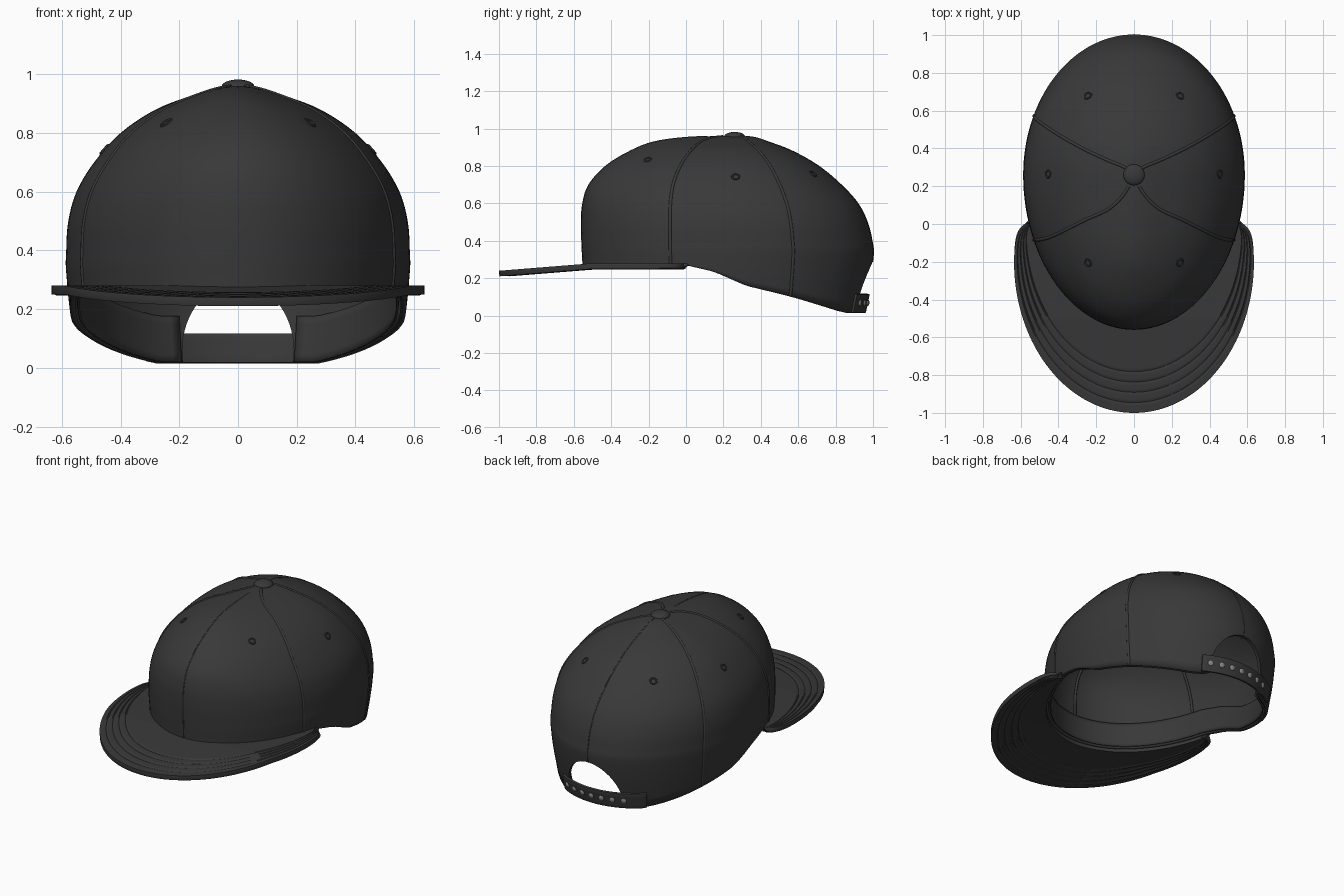
import bpy, bmesh, math
from math import sin, cos, radians, pi
from mathutils import Vector
from mathutils.bvhtree import BVHTree

if "Cube" in bpy.data.objects:
    bpy.data.objects.remove(bpy.data.objects["Cube"])


def material(name, rgb):
    m = bpy.data.materials.new(name)
    m.use_nodes = True
    m.diffuse_color = (*rgb, 1)
    m.node_tree.nodes["Principled BSDF"].inputs["Base Color"].default_value = (*rgb, 1)
    return m


FABRIC = material("charcoal fabric", (0.04, 0.04, 0.04))
STUD = material("grey stud", (0.25, 0.25, 0.25))
CY = 0.26  # y of the crown apex

# Crown levels: height, then front, side and back radius
LEVELS = [(.955, -.24, -.06, -.10), (.96, 0, 0, 0), (.955, .24, .06, .10),
          (.93, .43, .15, .18), (.88, .56, .28, .31), (.80, .69, .40, .45),
          (.70, .78, .49, .57), (.60, .813, .55, .66), (.50, .82, .578, .71),
          (.40, .818, .585, .735), (.30, .813, .583, .74), (0, .795, .545, .685),
          (-.3, .78, .5, .63)]
RIM = [(-2, .27), (0, .27), (.15, .235), (.32, .16), (.55, .105), (.88, .015), (2, .01)]


def level(k):
    """Smooth blend of the crown levels."""
    i = min(int(k), len(LEVELS) - 4)
    t = k - i
    return [0.5 * (2 * b + (c - a) * t + (2 * a - 5 * b + 4 * c - d) * t * t
                   + (3 * b - a - 3 * c + d) * t ** 3)
            for a, b, c, d in zip(*LEVELS[i:i + 4])]


def on_level(a, k, off=0):
    z, f, s, b = level(k)
    r = f if cos(a) > 0 else b
    return Vector(((s - off) * sin(a), CY - (r - off) * cos(a), z))


def on_wall(a, z, off=0):
    p = on_level(a, 9 + (.3 - z) / (.3 if z < .3 else .1), off)
    p.z = z
    return p


def rim(a):
    y = on_wall(a, .15).y
    for (y0, z0), (y1, z1) in zip(RIM, RIM[1:]):
        if y <= y1:
            return z0 + (z1 - z0) * (y - y0) / (y1 - y0)


def finish(ob, mat, angle=35):
    ob.data.materials.append(mat)
    bpy.ops.object.select_all(action='DESELECT')
    ob.select_set(True)
    bpy.context.view_layer.objects.active = ob
    bpy.ops.object.shade_smooth_by_angle(angle=radians(angle))
    return ob


def sheet(name, rows, thick, bevel=0):
    """Grid of points turned into a thick cloth panel."""
    bm = bmesh.new()
    vs = [[bm.verts.new(p) for p in row] for row in rows]
    for r0, r1 in zip(vs, vs[1:]):
        for j in range(len(r0) - 1):
            bm.faces.new((r0[j], r1[j], r1[j + 1], r0[j + 1]))
    bmesh.ops.remove_doubles(bm, verts=bm.verts, dist=1e-4)
    me = bpy.data.meshes.new(name)
    bm.to_mesh(me)
    bm.free()
    ob = bpy.data.objects.new(name, me)
    bpy.context.collection.objects.link(ob)
    m = ob.modifiers.new("thickness", 'SOLIDIFY')
    m.thickness, m.offset = thick, -1
    if bevel:
        m = ob.modifiers.new("soft edge", 'BEVEL')
        m.width, m.segments, m.angle_limit = bevel, 2, radians(50)
    return finish(ob, FABRIC)


def spread(a, b, n):
    return [a + (b - a) * i / n for i in range(n + 1)]


# Crown: dome down to the widest part, then walls down to the sloping rim
turn = spread(0, 2 * pi, 120)
rows = [[on_level(a, k) for a in turn] for k in spread(0, 9, 45)]
rows += [[on_wall(a, .3 + (rim(a) - .3) * u) for a in turn] for u in spread(.2, 1, 4)]
crown = sheet("crown", rows, .02)
surface = BVHTree.FromObject(crown, bpy.context.evaluated_depsgraph_get())

# Rear arch opening
bpy.ops.mesh.primitive_cylinder_add(vertices=64, radius=1, depth=.8, location=(0, .95, .06),
                                    rotation=(pi / 2, 0, 0))
cutter = bpy.context.object
cutter.name = "arch_cutter"
cutter.scale = (.19, .23, 1)
cutter.hide_render = True
cut = crown.modifiers.new("arch", 'BOOLEAN')
cut.operation, cut.solver, cut.object = 'DIFFERENCE', 'EXACT', cutter
bpy.context.view_layer.objects.active = crown
for m in list(crown.modifiers):
    if m.type in {'SOLIDIFY', 'BOOLEAN'}:
        bpy.ops.object.modifier_apply(modifier=m.name)
bpy.data.objects.remove(cutter)


# Panel seams, outside and inside
def seam(name, a, radius, off, low):
    cu = bpy.data.curves.new(name, 'CURVE')
    cu.dimensions, cu.bevel_depth, cu.bevel_resolution = '3D', radius, 2
    pts = [on_level(a, k, off) - Vector((0, 0, off * (1 - k / 9))) for k in spread(.6, 9, 40)]
    pts += [on_wall(a, z, off) for z in spread(.29, low, 5)]
    sp = cu.splines.new('POLY')
    sp.points.add(len(pts) - 1)
    for q, p in zip(sp.points, pts):
        q.co = (*p, 1)
    ob = bpy.data.objects.new(name, cu)
    bpy.context.collection.objects.link(ob)
    cu.materials.append(FABRIC)


for deg in (0, 65, 115, 180, 245, 295):
    a = radians(deg)
    low = .295 if deg == 180 else rim(a) + .005
    size = .005 if deg in (0, 180) else .009
    seam(f"seam_{deg}", a, size, .003, low)
    seam(f"inner_seam_{deg}", a, .008, .024, low)

# Sweatband inside the rim, open at the back
arc = spread(radians(-158), radians(158), 90)
sheet("sweatband", [[on_wall(a, rim(a) + h, .027) for a in arc]
                    for h in spread(.16, .004, 6)], .008)


# Brim with stitched rows near its outer edge
def brim_edge(u):
    side, t = (1 if u > 0 else -1), abs(u)
    if t < .8:
        a = t / .8 * pi / 2
        return Vector((side * .635 * sin(a), -.2 - .8 * cos(a), 0))
    a = radians(80) * (t - .8) / .2
    return Vector((side * .635 * cos(a) ** .08, -.2 + .19 * sin(a), 0))


def brim_point(u, s):
    p = on_wall(radians(71) * u, .27, .006).lerp(brim_edge(u), s)
    p.z = .28 - max(0, -.5 - p.y) * .08
    if any(abs(s - g) < .01 for g in (.52, .64, .76, .88)):
        p.z -= .004
    return p


sheet("brim", [[brim_point(u, s) for u in spread(-1, 1, 100)]
               for s in spread(0, 1, 50)], .03, .009)

# Closing strap with its studs
sheet("strap", [[on_wall(a, rim(a) + h, -.014) for a in spread(radians(155), radians(214), 30)]
                for h in spread(.1, 0, 4)], .016, .003)


def dome(name, place, normal, size, height, mat):
    bpy.ops.mesh.primitive_uv_sphere_add(segments=24, ring_count=12, location=place)
    ob = bpy.context.object
    ob.name = name
    ob.scale = (size, size, height)
    ob.rotation_euler = normal.to_track_quat('Z', 'Y').to_euler()
    finish(ob, mat)


for i, a in enumerate(spread(radians(160), radians(201), 6)):
    dome(f"strap_stud_{i + 1}", on_wall(a, rim(a) + .052, -.014),
         Vector((sin(a), -cos(a), -.2)), .017, .008, STUD)

# Top button
dome("top_button", (0, CY, .958), Vector((0, 0, 1)), .056, .024, FABRIC)

# Stitched eyelets, one per panel
for x, y in ((.245, -.205), (.455, .265), (.245, .68)):
    for side, word in ((1, "left"), (-1, "right")):
        hit, normal, _, _ = surface.ray_cast(Vector((side * x, y, 2)), Vector((0, 0, -1)))
        bpy.ops.mesh.primitive_torus_add(major_radius=.018, minor_radius=.006, major_segments=24,
                                         minor_segments=8, location=hit - normal * .001,
                                         rotation=normal.to_track_quat('Z', 'Y').to_euler())
        bpy.context.object.name = f"eyelet_{word}"
        finish(bpy.context.object, FABRIC)
